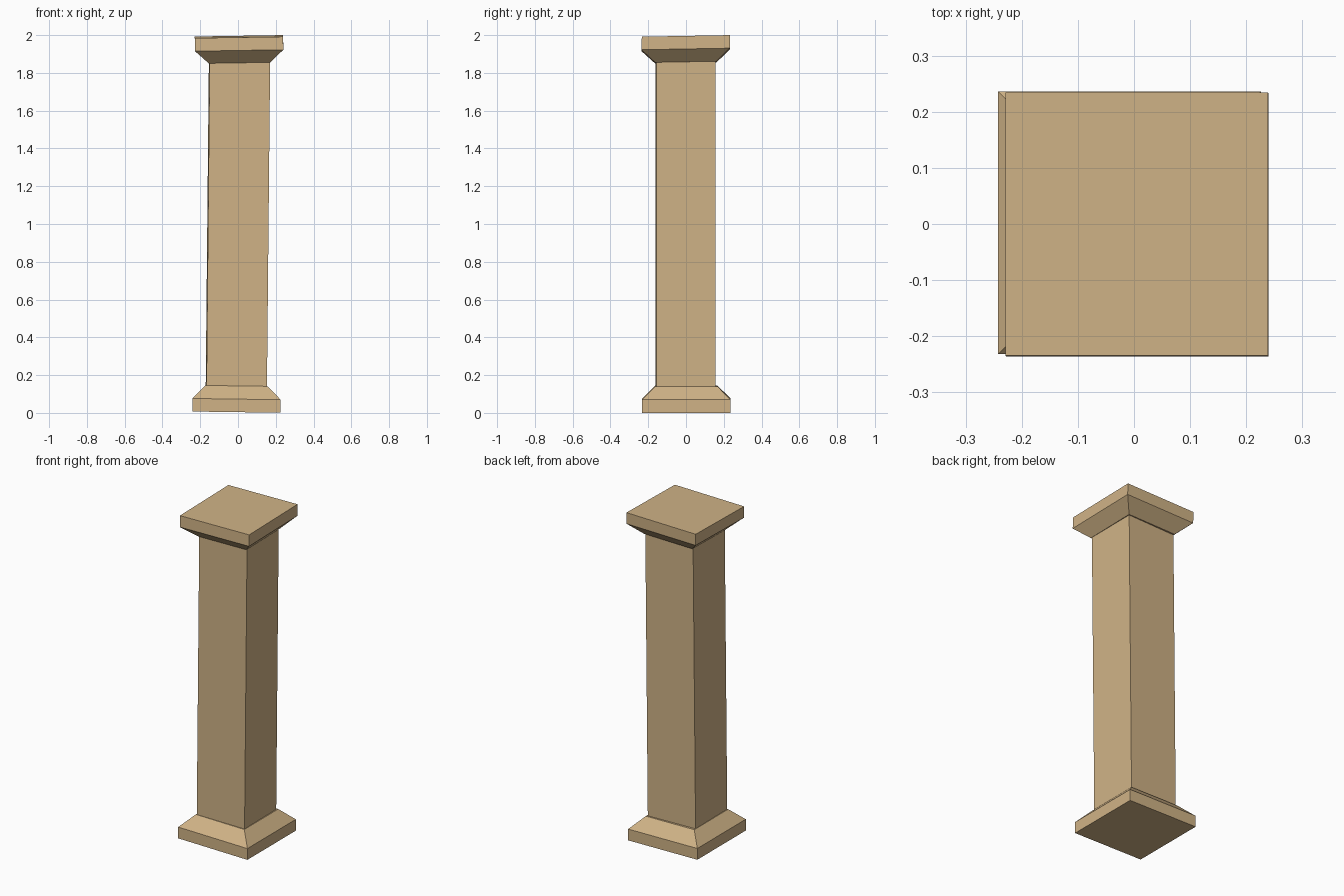
import bpy, bmesh, math

if "Cube" in bpy.data.objects:
    bpy.data.objects.remove(bpy.data.objects["Cube"])

stone = bpy.data.materials.new("tan stone")
stone.diffuse_color = (0.63, 0.45, 0.24, 1)
stone.use_nodes = True
stone.node_tree.nodes["Principled BSDF"].inputs["Base Color"].default_value = stone.diffuse_color


def loft(name, rings, slope=(0, 0), yaw=0):
    """Stack of rectangles (cx, cy, half x, half y, z), tilted by slope."""
    bm = bmesh.new()
    c, s = math.cos(math.radians(yaw)), math.sin(math.radians(yaw))
    loops = []
    for cx, cy, hx, hy, z in rings:
        loop = []
        for sx, sy in ((-1, -1), (1, -1), (1, 1), (-1, 1)):
            dx, dy = sx * hx, sy * hy
            x, y = dx * c - dy * s, dx * s + dy * c
            loop.append(bm.verts.new((cx + x, cy + y, z + x * slope[0] + y * slope[1])))
        loops.append(loop)
    bm.faces.new(loops[0][::-1])
    bm.faces.new(loops[-1])
    for a, b in zip(loops, loops[1:]):
        for i in range(4):
            j = (i + 1) % 4
            bm.faces.new((a[i], a[j], b[j], b[i]))
    bmesh.ops.recalc_face_normals(bm, faces=bm.faces)
    me = bpy.data.meshes.new(name)
    bm.to_mesh(me)
    bm.free()
    me.materials.append(stone)
    ob = bpy.data.objects.new(name, me)
    bpy.context.collection.objects.link(ob)
    return ob


# Plinth with sloped top, leaning slightly
loft("base", [(-0.008, 0.002, 0.234, 0.234, 0.004),
              (-0.008, 0.002, 0.234, 0.234, 0.073),
              (-0.008, 0.002, 0.164, 0.164, 0.143)], slope=(-0.014, 0))

# Square shaft, slightly turned and leaning to the right
loft("shaft", [(-0.009, -0.002, 0.160, 0.156, 0.12),
               (0.008, -0.002, 0.160, 0.156, 1.87)], yaw=0.8)

# Flared capital, tilted the other way
loft("capital", [(0.008, -0.001, 0.163, 0.163, 1.856),
                 (0.006, -0.002, 0.234, 0.234, 1.923),
                 (0.005, 0.000, 0.234, 0.234, 1.992)], slope=(0.016, 0.018))
